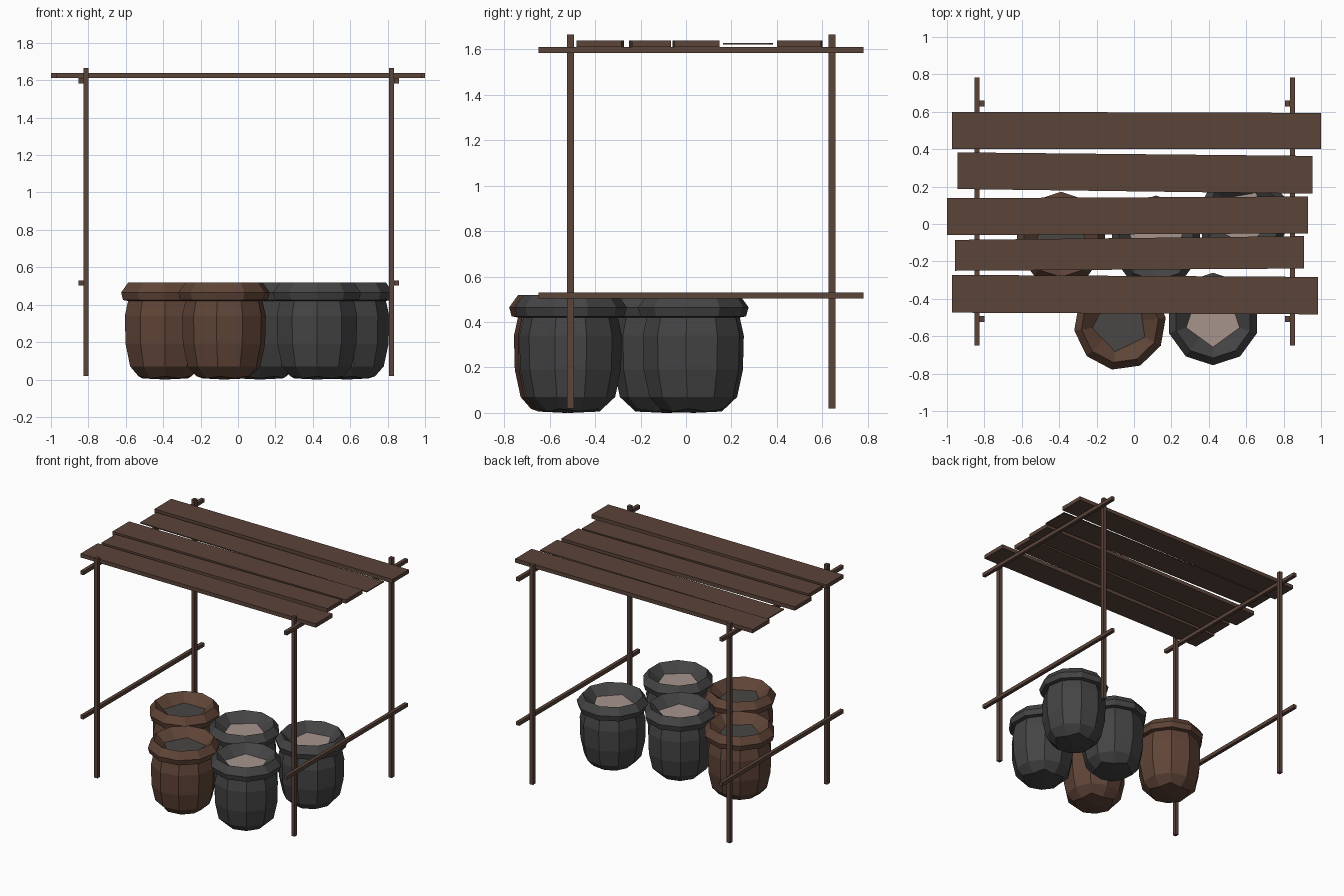
import bpy, bmesh, math

if "Cube" in bpy.data.objects:
    bpy.data.objects.remove(bpy.data.objects["Cube"])


def material(name, rgb):
    m = bpy.data.materials.new(name)
    m.diffuse_color = (*rgb, 1)
    m.use_nodes = True
    m.node_tree.nodes["Principled BSDF"].inputs["Base Color"].default_value = m.diffuse_color
    return m


WOOD = material("dark wood", (0.105, 0.058, 0.042))
BROWN = material("brown sack cloth", (0.115, 0.058, 0.038))
GREY = material("grey sack cloth", (0.058, 0.058, 0.058))
PALE = material("pale filling", (0.38, 0.295, 0.265))
DARK = material("dark filling", (0.065, 0.063, 0.06))


def finish(name, bm, mats):
    bmesh.ops.recalc_face_normals(bm, faces=bm.faces)
    me = bpy.data.meshes.new(name)
    bm.to_mesh(me)
    bm.free()
    for m in mats:
        me.materials.append(m)
    ob = bpy.data.objects.new(name, me)
    bpy.context.collection.objects.link(ob)
    return ob


def slab(name, corners, z0, z1):
    """Extrude a four-cornered outline between two heights."""
    bm = bmesh.new()
    face = bm.faces.new([bm.verts.new((x, y, z0)) for x, y in corners])
    ext = bmesh.ops.extrude_face_region(bm, geom=[face])
    for v in ext["geom"]:
        if isinstance(v, bmesh.types.BMVert):
            v.co.z = z1
    return finish(name, bm, [WOOD])


def box(name, x0, x1, y0, y1, z0, z1):
    return slab(name, [(x0, y0), (x1, y0), (x1, y1), (x0, y1)], z0, z1)


# Posts and side rails
for side, px, rx in (("left", -0.826, -0.852), ("right", 0.808, 0.835)):
    for end, y in (("front", -0.523), ("back", 0.628)):
        box(f"{end}_{side}_post", px, px + 0.027, y, y + 0.031, 0.02, 1.665)
    for level, z in (("lower", 0.503), ("upper", 1.584)):
        box(f"{level}_{side}_rail", rx, rx + 0.026, -0.65, 0.782, z, z + 0.027)

# Roof planks: x range, left y range, right y range, z range
PLANKS = [
    (-0.973, 1.0, 0.40, 0.60, 0.40, 0.594, 1.611, 1.64),
    (-0.943, 0.955, 0.187, 0.383, 0.162, 0.364, 1.621, 1.629),
    (-1.0, 0.93, -0.06, 0.138, -0.05, 0.147, 1.611, 1.64),
    (-0.957, 0.908, -0.25, -0.085, -0.238, -0.065, 1.611, 1.64),
    (-0.973, 0.983, -0.474, -0.272, -0.483, -0.283, 1.611, 1.64),
]
for i, (x0, x1, l0, l1, r0, r1, z0, z1) in enumerate(PLANKS):
    slab(f"roof_plank_{i + 1}", [(x0, l0), (x1, r0), (x1, r1), (x0, l1)], z0, z1)

# Sack profile: radius, height from base to rolled rim
PROFILE = [(0.15, 0.018), (0.196, 0.07), (0.222, 0.19), (0.226, 0.34), (0.208, 0.42),
           (0.236, 0.425), (0.247, 0.465), (0.208, 0.518), (0.15, 0.455)]
SIDES = 10


def sack(name, x, y, turn, cloth, filling):
    bm = bmesh.new()
    rings = []
    for k, (r, z) in enumerate(PROFILE):
        ring = []
        for i in range(SIDES):
            a = math.radians(turn) + i * math.tau / SIDES
            rr, zz = r, z
            if k == 0 and i % 2:       # flattened five-part base
                rr, zz = r * 0.85, 0.006
            if k == len(PROFILE) - 1 and i % 2:   # five-sided opening
                rr = r * math.cos(math.pi / 5)
            ring.append(bm.verts.new((x + rr * math.cos(a), y + rr * math.sin(a), zz)))
        rings.append(ring)
    for a, b in zip(rings, rings[1:]):
        for i in range(SIDES):
            j = (i + 1) % SIDES
            bm.faces.new((a[i], a[j], b[j], b[i]))
    base = bm.verts.new((x, y, 0))
    for i in range(1, SIDES, 2):
        bm.faces.new((base, rings[0][(i + 2) % SIDES], rings[0][(i + 1) % SIDES], rings[0][i]))
    bm.faces.new(rings[-1]).material_index = 1   # contents
    finish(name, bm, [cloth, filling])


sack("brown_sack_front", -0.075, -0.535, -100, BROWN, DARK)
sack("brown_sack_back", -0.39, -0.075, -18, BROWN, DARK)
sack("grey_sack_front", 0.422, -0.508, -90, GREY, PALE)
sack("grey_sack_middle", 0.118, -0.095, -54, GREY, PALE)
sack("grey_sack_right", 0.585, 0.032, -80, GREY, PALE)
